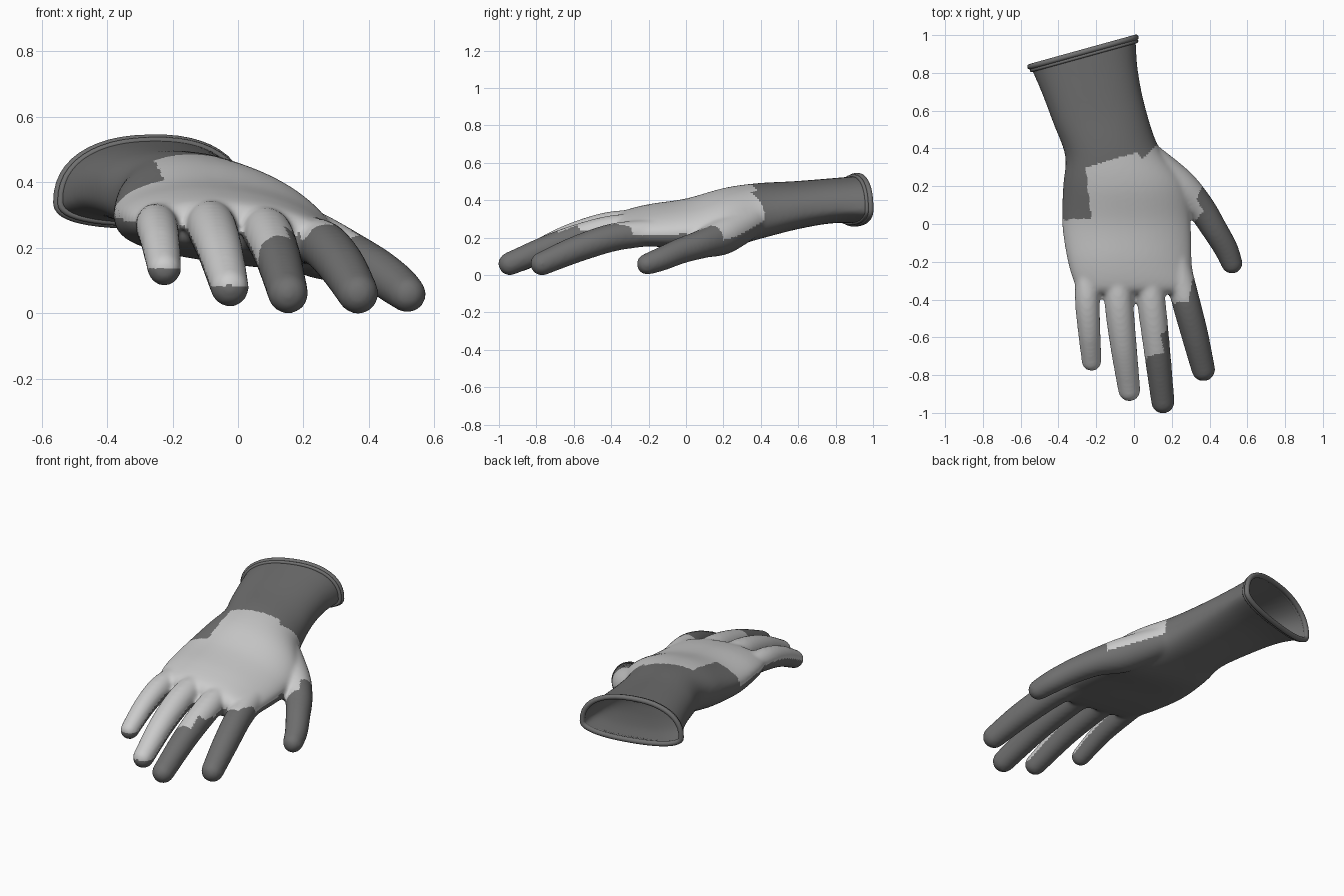
import bpy, bmesh, math
from mathutils import Vector

if "Cube" in bpy.data.objects:
    bpy.data.objects.remove(bpy.data.objects["Cube"])


def spline(rows, steps):
    """Catmull-Rom through tuples of any length."""
    out = []
    last = len(rows) - 1
    for i in range(last):
        quad = [rows[max(i - 1, 0)], rows[i], rows[i + 1], rows[min(i + 2, last)]]
        for s in range(steps):
            t = s / steps
            out.append(tuple(
                0.5 * (2 * b + (c - a) * t + (2 * a - 5 * b + 4 * c - d) * t * t
                       + (3 * b - a - 3 * c + d) * t ** 3)
                for a, b, c, d in zip(*quad)))
    return out + [tuple(rows[-1])]


def loft(bm, rings):
    loops = [[bm.verts.new(p) for p in ring] for ring in rings]
    n = len(loops[0])
    for a, b in zip(loops, loops[1:]):
        for i in range(n):
            j = (i + 1) % n
            bm.faces.new((a[i], a[j], b[j], b[i]))
    bm.faces.new(loops[0][::-1])
    bm.faces.new(loops[-1])


def section(row, grow=0.0, n=48):
    """Flattened oval, domed on the back, arched across the hand."""
    cx, cy, cz, half, up, down, yaw, slope, bow = row
    pts = []
    for i in range(n):
        t = 2 * math.pi * i / n
        c, s = math.cos(t), math.sin(t)
        u = (half + grow) * math.copysign(abs(c) ** 0.87, c)
        v = ((up if s > 0 else down) + grow) * math.copysign(abs(s) ** 0.87, s)
        pts.append(Vector((cx + u * math.cos(yaw), cy + u * math.sin(yaw),
                           cz + v + slope * u - bow * u * u)))
    return pts


def finger(bm, rows, n=24):
    """Round tube along x, y, z, radius points with a domed tip."""
    path = spline(rows, 8)
    end, prev = Vector(path[-1][:3]), Vector(path[-2][:3])
    d, r = (end - prev).normalized(), path[-1][3]
    for k in range(1, 8):
        a = k / 8 * math.pi / 2
        path.append((*(end + d * r * math.sin(a)), r * math.cos(a)))
    rings = []
    for i, p in enumerate(path):
        a, b = path[max(i - 1, 0)], path[min(i + 1, len(path) - 1)]
        d = (Vector(b[:3]) - Vector(a[:3])).normalized()
        side = d.cross(Vector((0, 0, 1))).normalized()
        up = side.cross(d)
        rings.append([Vector(p[:3]) + p[3] * (side * math.cos(t) + up * math.sin(t))
                      for t in (2 * math.pi * j / n for j in range(n))])
    loft(bm, rings)


def add_object(name, bm):
    bmesh.ops.recalc_face_normals(bm, faces=bm.faces)
    mesh = bpy.data.meshes.new(name)
    bm.to_mesh(mesh)
    bm.free()
    obj = bpy.data.objects.new(name, mesh)
    bpy.context.collection.objects.link(obj)
    return obj


def inside(x, y, poly):
    hit = False
    for (ax, ay), (bx, by) in zip(poly, poly[1:] + poly[:1]):
        if (ay > y) != (by > y) and x < ax + (y - ay) / (by - ay) * (bx - ax):
            hit = not hit
    return hit


# Cuff, wrist and palm: x, y, z, half width, up, down, yaw, sideways slope, arch
cuff = (-0.27, 0.91, 0.343, 0.288, 0.185, 0.066, 0.27, 0.02, 0)
hand_rows = [
    (-0.29, 0.98, 0.343, 0.29, 0.187, 0.066, 0.27, 0.02, 0),
    cuff,
    (-0.235, 0.76, 0.36, 0.262, 0.155, 0.085, 0.24, -0.01, 0),
    (-0.185, 0.58, 0.36, 0.247, 0.14, 0.115, 0.18, -0.05, 0.1),
    (-0.115, 0.38, 0.342, 0.25, 0.145, 0.145, 0.08, -0.11, 0.3),
    (-0.05, 0.20, 0.325, 0.325, 0.133, 0.17, 0.0, -0.14, 0.4),
    (-0.04, 0.0, 0.308, 0.34, 0.096, 0.145, 0.0, -0.11, 0.4),
    (-0.022, -0.20, 0.290, 0.328, 0.083, 0.12, 0.0, -0.11, 0.35),
    (0.005, -0.33, 0.272, 0.315, 0.066, 0.09, 0.0, -0.11, 0.3),
    (0.005, -0.37, 0.260, 0.29, 0.04, 0.055, 0.0, -0.11, 0.3),
]

# Fingers and thumb: x, y, z, radius
digits = {
    "little": [(-0.25, -0.22, 0.280, 0.058), (-0.248, -0.40, 0.265, 0.065),
               (-0.237, -0.57, 0.215, 0.060), (-0.225, -0.727, 0.135, 0.052)],
    "ring": [(-0.09, -0.22, 0.280, 0.07), (-0.08, -0.42, 0.260, 0.076),
             (-0.055, -0.65, 0.190, 0.070), (-0.025, -0.880, 0.078, 0.059)],
    "middle": [(0.07, -0.22, 0.260, 0.07), (0.093, -0.42, 0.240, 0.075),
               (0.123, -0.68, 0.167, 0.070), (0.153, -0.942, 0.060, 0.062)],
    "index": [(0.22, -0.18, 0.225, 0.07), (0.267, -0.38, 0.203, 0.075),
              (0.32, -0.58, 0.140, 0.072), (0.367, -0.770, 0.060, 0.063)],
    "thumb": [(0.08, 0.34, 0.285, 0.088), (0.235, 0.20, 0.208, 0.098),
              (0.348, 0.09, 0.167, 0.078), (0.427, -0.03, 0.128, 0.069),
              (0.486, -0.13, 0.086, 0.064), (0.518, -0.207, 0.058, 0.057)],
}

bm = bmesh.new()
loft(bm, [section(r) for r in spline(hand_rows, 6)])
for rows in digits.values():
    finger(bm, rows)
glove = add_object("glove", bm)

# Fuse the overlapping parts into one soft skin
remesh = glove.modifiers.new("fuse", 'REMESH')
remesh.mode = 'VOXEL'
remesh.voxel_size = 0.011
soften = glove.modifiers.new("soften", 'SMOOTH')
soften.factor = 0.5
soften.iterations = 10
fused = bpy.data.meshes.new_from_object(
    glove.evaluated_get(bpy.context.evaluated_depsgraph_get()))
glove.modifiers.clear()

# Dark rubber everywhere, with a pale patch over the back of the hand
dark = bpy.data.materials.new("dark_rubber")
dark.diffuse_color = (0.16, 0.16, 0.16, 1)
dark.use_nodes = True
dark.node_tree.nodes["Principled BSDF"].inputs["Base Color"].default_value = dark.diffuse_color
pale = bpy.data.materials.new("pale_patch")
pale.diffuse_color = (0.8, 0.8, 0.8, 1)
pale.use_nodes = True
pale.node_tree.nodes["Principled BSDF"].inputs["Base Color"].default_value = pale.diffuse_color
patch = [(-0.26, 0.30), (0.02, 0.38), (0.04, 0.34), (0.13, 0.43), (0.37, 0.22),
         (0.33, 0.13), (0.37, 0.07), (0.31, 0.0), (0.33, -0.28), (0.31, -0.29),
         (0.29, -0.41), (0.21, -0.42), (0.18, -0.36), (0.17, -0.57), (0.14, -0.58),
         (0.16, -0.68), (0.07, -0.70), (0.05, -0.80), (0.06, -0.935), (-0.17, -0.935),
         (-0.4, -0.76), (-0.4, 0.02), (-0.23, 0.03), (-0.23, 0.08)]

# Cut the wrist open, colour the skin and give it a thin wall
bm = bmesh.new()
bm.from_mesh(fused)
axis = Vector((-math.sin(0.27), math.cos(0.27), 0))
bmesh.ops.bisect_plane(bm, geom=bm.verts[:] + bm.edges[:] + bm.faces[:],
                       plane_co=cuff[:3], plane_no=axis, clear_outer=True)
bm.normal_update()
for f in bm.faces:
    c = f.calc_center_median()
    f.material_index = int(f.normal.z > 0 and inside(c.x, c.y, patch))
bm.to_mesh(glove.data)
bm.free()
glove.data.materials.append(dark)
glove.data.materials.append(pale)
wall = glove.modifiers.new("wall", 'SOLIDIFY')
wall.thickness = 0.008
wall.offset = -1

# Rolled bead around the opening, with a smaller ridge beside it
parts = [glove]
for name, shift, radius, grow in (("cuff_bead", 0.0, 0.015, 0.003),
                                  ("cuff_ridge", -0.02, 0.010, 0.0)):
    ring = [p + axis * shift for p in section(cuff, grow)]
    bm = bmesh.new()
    loops = []
    n = len(ring)
    for i, p in enumerate(ring):
        d = (ring[(i + 1) % n] - ring[i - 1]).normalized()
        out = d.cross(axis).normalized()
        loops.append([bm.verts.new(p + radius * (out * math.cos(t) + axis * math.sin(t)))
                      for t in (2 * math.pi * j / 12 for j in range(12))])
    for i in range(n):
        a, b = loops[i], loops[(i + 1) % n]
        for j in range(12):
            k = (j + 1) % 12
            bm.faces.new((a[j], a[k], b[k], b[j]))
    parts.append(add_object(name, bm))
    parts[-1].data.materials.append(dark)

for obj in parts:
    obj.data.shade_smooth()
